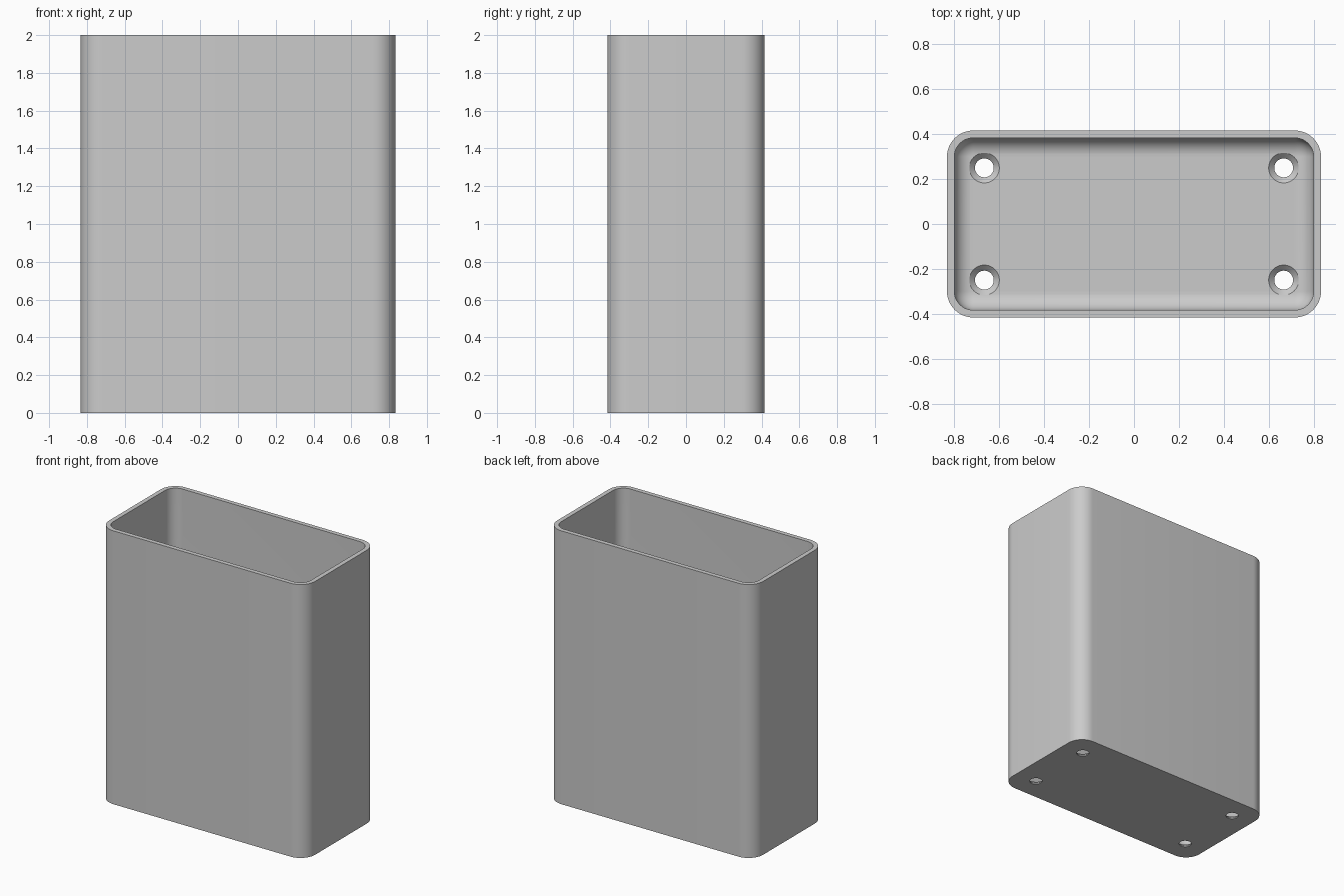
import bpy, bmesh
from math import pi, sin, cos, radians

cube = bpy.data.objects.get("Cube")
if cube:
    bpy.data.objects.remove(cube, do_unlink=True)

WIDTH, DEPTH, HEIGHT = 1.667, 0.833, 2.0
WALL, CORNER, FILLET = 0.033, 0.117, 0.08
HOLE_X, HOLE_Y, HOLE_R, SINK_R = 0.667, 0.25, 0.042, 0.067
ARC = 12

grey = bpy.data.materials.new("plain grey")
grey.use_nodes = True
colour = (0.6, 0.6, 0.6, 1)
grey.diffuse_color = colour
grey.node_tree.nodes["Principled BSDF"].inputs["Base Color"].default_value = colour


def ring(bm, inset, z):
    """Rounded rectangle, shrunk by inset, at height z."""
    r = CORNER - inset
    cx, cy = WIDTH / 2 - CORNER, DEPTH / 2 - CORNER
    verts = []
    for q, (sx, sy) in enumerate([(1, 1), (-1, 1), (-1, -1), (1, -1)]):
        for i in range(ARC + 1):
            a = (q + i / ARC) * pi / 2
            verts.append(bm.verts.new((sx * cx + r * cos(a), sy * cy + r * sin(a), z)))
    return verts


def finish(name, bm):
    bmesh.ops.recalc_face_normals(bm, faces=bm.faces)
    mesh = bpy.data.meshes.new(name)
    bm.to_mesh(mesh)
    bm.free()
    mesh.materials.append(grey)
    obj = bpy.data.objects.new(name, mesh)
    bpy.context.collection.objects.link(obj)
    return obj


# Open box: outer wall, rim, inner wall, rounded inner floor edge
profile = [(0, 0), (0, HEIGHT), (WALL, HEIGHT)]
for i in range(ARC + 1):
    a = i / ARC * pi / 2
    profile.append((WALL + FILLET * (1 - cos(a)), WALL + FILLET * (1 - sin(a))))
bm = bmesh.new()
rings = [ring(bm, *p) for p in profile]
for low, high in zip(rings, rings[1:]):
    for i in range(len(low)):
        j = (i + 1) % len(low)
        bm.faces.new((low[i], low[j], high[j], high[i]))
bm.faces.new(rings[0])
bm.faces.new(rings[-1])
box = finish("open_box", bm)

# Countersunk screw holes, cut through the floor
bm = bmesh.new()
steps = [(HOLE_R, -0.05), (HOLE_R, WALL + HOLE_R - SINK_R), (SINK_R, WALL), (SINK_R, 0.1)]
for sx in (-1, 1):
    for sy in (-1, 1):
        loops = []
        for r, z in steps:
            loops.append([bm.verts.new((sx * HOLE_X + r * cos(k * pi / 20),
                                        sy * HOLE_Y + r * sin(k * pi / 20), z))
                          for k in range(40)])
        for low, high in zip(loops, loops[1:]):
            for i in range(40):
                j = (i + 1) % 40
                bm.faces.new((low[i], low[j], high[j], high[i]))
        bm.faces.new(loops[0])
        bm.faces.new(loops[-1])
cutter = finish("hole_cutter", bm)
cutter.hide_render = True

cut = box.modifiers.new("holes", "BOOLEAN")
cut.operation, cut.solver, cut.object = "DIFFERENCE", "EXACT", cutter
bpy.ops.object.select_all(action="DESELECT")
box.select_set(True)
bpy.context.view_layer.objects.active = box
bpy.ops.object.modifier_apply(modifier=cut.name)
bpy.data.objects.remove(cutter, do_unlink=True)
bpy.ops.object.shade_smooth_by_angle(angle=radians(30))
